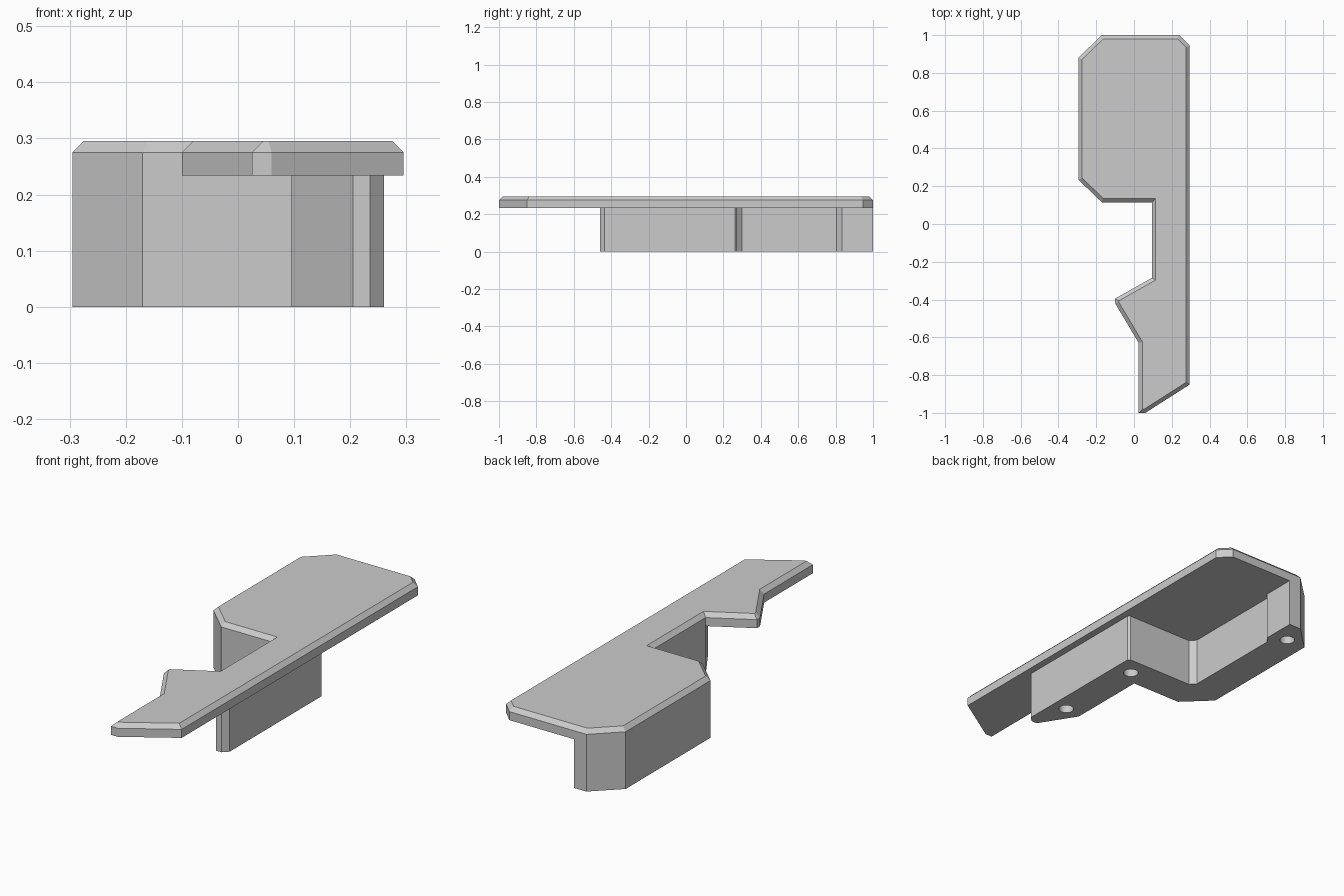
import bpy
import bmesh

cube = bpy.data.objects.get("Cube")
if cube:
    bpy.data.objects.remove(cube, do_unlink=True)

PLATE_Z, CHAMFER_Z, TOP_Z = 0.234, 0.275, 0.295

grey = bpy.data.materials.new("light_grey")
grey.use_nodes = True
grey.diffuse_color = (0.6, 0.6, 0.6, 1)
grey.node_tree.nodes["Principled BSDF"].inputs["Base Color"].default_value = (0.6, 0.6, 0.6, 1)


def prism(name, outline, z0, z1, chamfer=0.0, rise=0.0):
    """Extrude an outline upward, with an optional chamfered top rim."""
    bm = bmesh.new()
    base = bm.faces.new([bm.verts.new((x, y, z0)) for x, y in outline])
    bm.normal_update()
    if base.normal.z > 0:
        base.normal_flip()
    geom = bmesh.ops.extrude_face_region(bm, geom=[base], use_keep_orig=True)["geom"]
    top = [g for g in geom if isinstance(g, bmesh.types.BMFace)][0]
    bmesh.ops.translate(bm, verts=top.verts[:], vec=(0, 0, z1 - z0))
    bmesh.ops.recalc_face_normals(bm, faces=bm.faces[:])
    if chamfer:
        bmesh.ops.inset_region(bm, faces=[top], thickness=chamfer, use_even_offset=True)
        for v in top.verts:
            v.co.z = z1 + rise
    mesh = bpy.data.meshes.new(name)
    bm.to_mesh(mesh)
    bm.free()
    mesh.materials.append(grey)
    obj = bpy.data.objects.new(name, mesh)
    bpy.context.collection.objects.link(obj)
    return obj


# Top plate with a notch, side point and slanted tail
plate_outline = [
    (-0.17, 1), (-0.295, 0.88), (-0.295, 0.235), (-0.17, 0.115),
    (0.095, 0.115), (0.095, -0.285), (-0.1, -0.395), (-0.1, -0.42),
    (0.025, -0.63), (0.025, -1), (0.06, -1), (0.295, -0.85),
    (0.295, 0.945), (0.24, 1),
]
prism("top_plate", plate_outline, PLATE_Z, CHAMFER_Z, 0.02, TOP_Z - CHAMFER_Z)

# Stepped support wall under the plate
wall_outline = [
    (-0.295, 0.235), (-0.17, 0.115), (0.095, 0.115), (0.095, -0.285),
    (0.205, -0.46), (0.235, -0.46), (0.26, -0.435), (0.26, 0.262),
    (0.25, 0.272), (-0.105, 0.272), (-0.13, 0.3), (-0.13, 0.805),
    (-0.105, 0.835), (-0.105, 1), (-0.17, 1), (-0.295, 0.88),
]
wall = prism("support_wall", wall_outline, 0, PLATE_Z)

# Blind screw holes in the underside
for i, (x, y) in enumerate([(0.185, -0.27), (0.17, 0.18), (-0.19, 0.88)]):
    bpy.ops.mesh.primitive_cylinder_add(vertices=32, radius=0.034, depth=0.3, location=(x, y, 0))
    cutter = bpy.context.object
    cutter.name = f"hole_cutter_{i + 1}"
    cutter.data.materials.append(grey)
    cutter.hide_render = True
    cutter.hide_set(True)
    cutter.display_type = 'WIRE'
    cut = wall.modifiers.new(f"screw_hole_{i + 1}", 'BOOLEAN')
    cut.operation = 'DIFFERENCE'
    cut.solver = 'EXACT'
    cut.object = cutter
